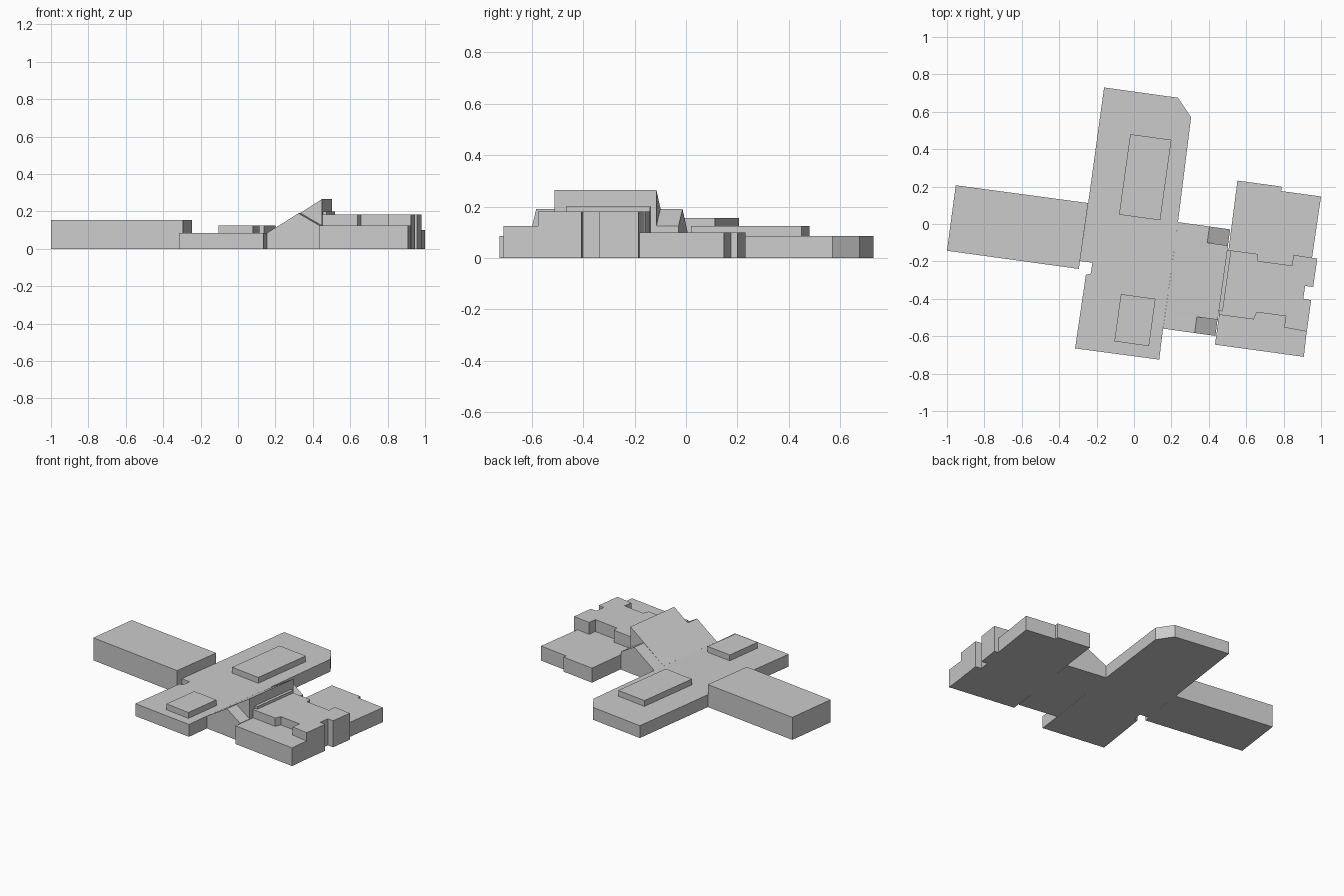
import bpy
import bmesh
from mathutils import Vector

cube = bpy.data.objects.get("Cube")
if cube:
    bpy.data.objects.remove(cube, do_unlink=True)

grey = bpy.data.materials.new("plain grey")
grey.use_nodes = True
grey.diffuse_color = (0.6, 0.6, 0.6, 1)
grey.node_tree.nodes["Principled BSDF"].inputs["Base Color"].default_value = (0.6, 0.6, 0.6, 1)


def extrude(name, outline, offset):
    """Solid made by sweeping a flat outline along an offset."""
    bm = bmesh.new()
    face = bm.faces.new([bm.verts.new(p) for p in outline])
    moved = bmesh.ops.extrude_face_region(bm, geom=[face])["geom"]
    bmesh.ops.translate(bm, vec=offset,
                        verts=[g for g in moved if isinstance(g, bmesh.types.BMVert)])
    bmesh.ops.recalc_face_normals(bm, faces=bm.faces)
    mesh = bpy.data.meshes.new(name)
    bm.to_mesh(mesh)
    bm.free()
    mesh.materials.append(grey)
    obj = bpy.data.objects.new(name, mesh)
    bpy.context.collection.objects.link(obj)
    return obj


def block(name, plan, top, bottom=0.0):
    """Flat-roofed block from its floor plan."""
    return extrude(name, [(x, y, bottom) for x, y in plan], Vector((0, 0, top - bottom)))


# Turned building axes for the sloped hall
CORNER = Vector((0.235, 0.01, 0))
EAST = Vector((0.99, -0.138, 0))
SOUTH = Vector((-0.138, -0.99, 0))


def hall_slice(name, profile, start, end):
    """Section of the hall: profile across, swept southwards."""
    pts = [CORNER + EAST * u + SOUTH * start + Vector((0, 0, z)) for u, z in profile]
    return extrude(name, pts, SOUTH * (end - start))


# Long low bar, with a chamfered corner and a notch beside the west wing
block("long_bar", [(-0.16, 0.73), (0.235, 0.675), (0.305, 0.57), (0.235, 0.01),
                   (0.155, -0.56), (0.135, -0.725), (-0.315, -0.665), (-0.257, -0.27),
                   (-0.232, -0.267), (-0.222, -0.207), (-0.289, -0.198), (-0.245, 0.11)], 0.085)

# West wing
block("west_wing", [(-0.953, 0.207), (-0.245, 0.112), (-0.295, -0.24), (-1, -0.143)], 0.155)

# Raised roof blocks on the bar
block("north_roof_block", [(-0.02, 0.48), (0.2, 0.45), (0.14, 0.02), (-0.08, 0.05)], 0.125, 0.08)
block("south_roof_block", [(-0.07, -0.375), (0.115, -0.4), (0.08, -0.653), (-0.105, -0.627)], 0.125, 0.08)

# Sloped hall: gabled strips at both ends, a taller lean-to roof between
gable = [(0, 0), (0, 0.085), (0.17, 0.19), (0.282, 0.125), (0.282, 0)]
hall_slice("north_gable", gable, 0, 0.087)
hall_slice("south_gable", gable, 0.488, 0.575)
hall_slice("hall_roof", [(0, 0), (0, 0.085), (0.283, 0.265), (0.283, 0)], 0.087, 0.488)
hall_slice("hall_ledge", [(0.28, 0), (0.28, 0.2), (0.303, 0.2), (0.303, 0)], 0.11, 0.44)

# East building: low north part, stepped middle, south part
block("east_north_block", [(0.553, 0.232), (0.79, 0.2), (0.787, 0.176), (1, 0.147),
                           (0.952, -0.18), (0.845, -0.23), (0.5, -0.18)], 0.1)
block("east_middle_block", [(0.507, -0.14), (0.66, -0.16), (0.664, -0.198), (0.845, -0.222),
                            (0.852, -0.165), (0.98, -0.185), (0.958, -0.337), (0.915, -0.331),
                            (0.905, -0.4), (0.947, -0.407), (0.924, -0.575), (0.803, -0.553),
                            (0.812, -0.493), (0.657, -0.472), (0.64, -0.51), (0.453, -0.485)], 0.182)
block("east_south_block", [(0.455, -0.485), (0.64, -0.45), (0.815, -0.47), (0.925, -0.56),
                           (0.908, -0.71), (0.433, -0.645)], 0.125)
